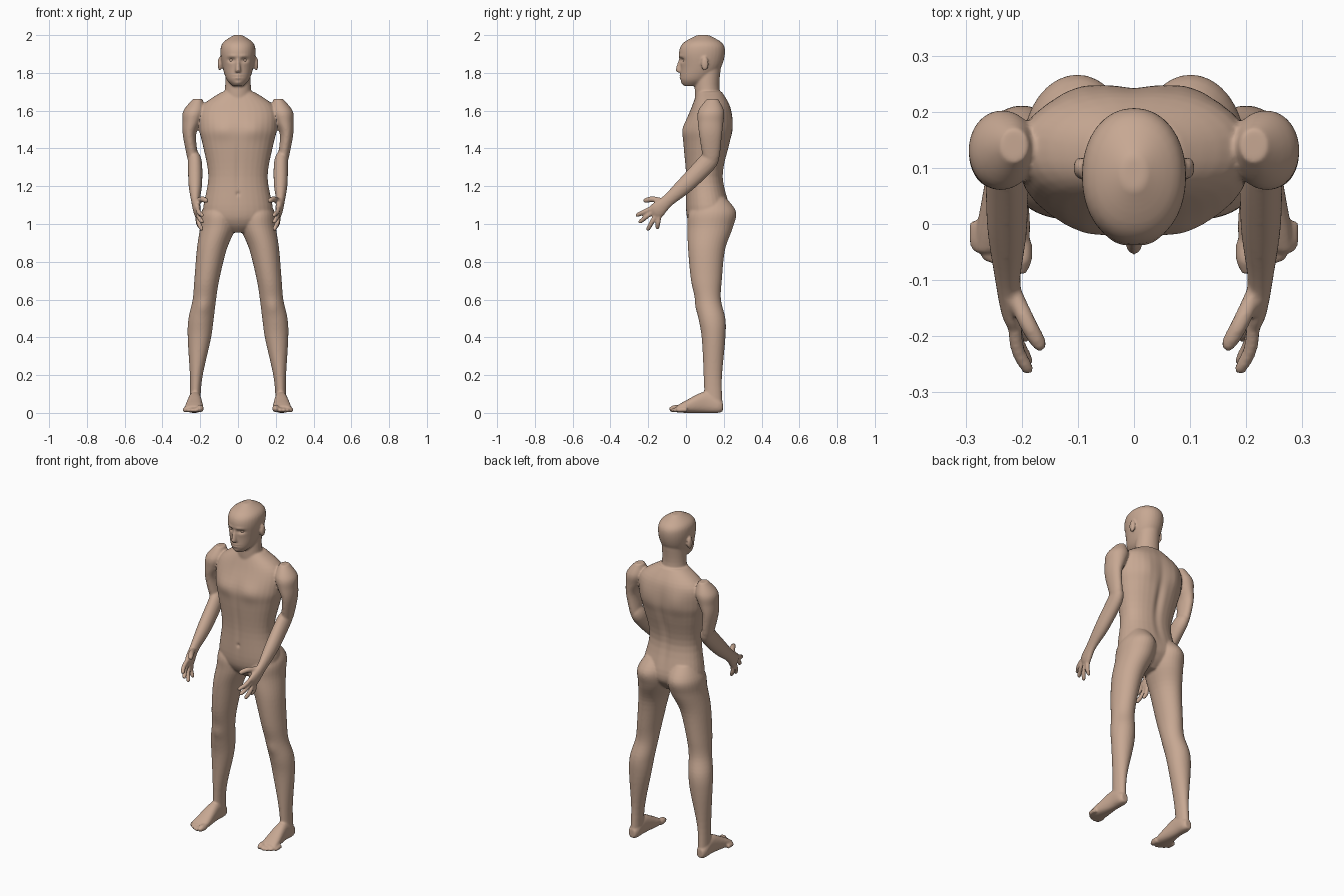
import bpy, bmesh, math
from mathutils import Vector, Matrix

if "Cube" in bpy.data.objects:
    bpy.data.objects.remove(bpy.data.objects["Cube"])

X, Y, Z = Vector((1, 0, 0)), Vector((0, 1, 0)), Vector((0, 0, 1))
bm = bmesh.new()


def spow(a, p):
    return math.copysign(abs(a) ** p, a)


def dense(secs, k=5):
    """Catmull-Rom interpolation of (x, y, z, half width, half depth) sections."""
    out = []
    for i in range(len(secs) - 1):
        p = [secs[max(0, min(len(secs) - 1, i + d))] for d in (-1, 0, 1, 2)]
        for j in range(k):
            t = j / k
            out.append([b + t * (c - a + t * (2 * a - 5 * b + 4 * c - d + t * (3 * b - a - 3 * c + d))) / 2
                        for a, b, c, d in zip(*p)])
    return out + [list(secs[-1])]


def loft(secs, axis=None, n=2.0, mirror=False, seg=32):
    """Skin over the sections; rings face the axis, or follow the path."""
    pts = dense(secs)
    for s in ((1, -1) if mirror else (1,)):
        rings = []
        for i, (x, y, z, ru, rv) in enumerate(pts):
            a, b = pts[max(i - 1, 0)], pts[min(i + 1, len(pts) - 1)]
            T = axis or (Vector(b[:3]) - Vector(a[:3])).normalized()
            U = (X - T * X.dot(T)).normalized()
            V = T.cross(U)
            ring = []
            for k in range(seg):
                t = 2 * math.pi * k / seg
                p = (Vector((x, y, z)) + U * max(ru, .003) * spow(math.cos(t), 2 / n)
                     + V * max(rv, .003) * spow(math.sin(t), 2 / n))
                ring.append(bm.verts.new((p.x * s, p.y, p.z)))
            rings.append(ring)
        for a, b in zip(rings, rings[1:]):
            for k in range(seg):
                bm.faces.new((a[k - 1], a[k], b[k], b[k - 1]))
        bm.faces.new(rings[0])
        bm.faces.new(rings[-1])


def digit(base, tip, r, bulge):
    """Finger or toe with a bent middle and a rounded tip."""
    b, t = Vector(base), Vector(tip)
    m = (b + t) / 2 + Vector(bulge)
    d = (t - m).normalized()
    loft([(*b, r, r), (*m, r, r), (*(t - d * r), r * .9, r * .9), (*t, r * .5, r * .5)],
         mirror=True, seg=16)


def front_back(rows):
    """Rows of z, front y, back y, half width -> centred sections."""
    return [(0, (f + b) / 2, z, w, (b - f) / 2) for z, f, b, w in rows]


# Torso
loft(front_back([(.955, .06, .16, .05), (1.0, .02, .21, .15), (1.07, 0, .235, .185),
                 (1.25, 0, .196, .157), (1.42, -.014, .23, .187), (1.51, -.013, .246, .207),
                 (1.62, .03, .235, .195), (1.70, .06, .19, .085)]), Z, 2.25)
# Neck
loft(front_back([(1.62, .05, .22, .09), (1.71, .046, .178, .07), (1.83, .05, .185, .065)]), Z)
# Head
loft(front_back([(1.731, -.01, .07, .028), (1.765, -.028, .13, .06), (1.83, -.029, .186, .082),
                 (1.91, -.037, .207, .093), (1.96, -.013, .19, .08), (2.0, .06, .12, .022)]), Z, 2.1)
# Nose
loft([(0, -.022, 1.88, .008, .014), (0, -.032, 1.815, .015, .023), (0, -.027, 1.803, .015, .017)], Z)
# Ears
for s in (1, -1):
    bmesh.ops.create_uvsphere(bm, u_segments=20, v_segments=12, radius=1,
                              matrix=Matrix.Translation((s * .096, .1, 1.848))
                              @ Matrix.Diagonal((.012, .02, .037, 1)))
# Upper arms with shoulders
loft([(.213, .14, 1.662, .025, .03), (.231, .133, 1.60, .058, .068), (.244, .13, 1.54, .05, .068),
      (.257, .13, 1.47, .035, .06), (.242, .133, 1.365, .03, .046), (.235, .132, 1.33, .028, .034)],
     Z, mirror=True)
# Forearms and palms
loft([(.241, .14, 1.372, .029, .04), (.228, .112, 1.325, .037, .05), (.226, 0, 1.21, .036, .045),
      (.225, -.095, 1.125, .023, .034), (.217, -.15, 1.075, .02, .043), (.212, -.172, 1.057, .014, .038)],
     mirror=True)
# Fingers, fanned from the knuckle line, and thumb
for i, (y, z) in enumerate(((-.266, 1.043), (-.25, 1.006), (-.205, .965), (-.153, .972))):
    digit((.213, -.18 + .013 * i, 1.085 - .013 * i), (.186 + .001 * i * i, y, z), .0125, (.008, 0, 0))
digit((.216, -.12, 1.12), (.163, -.224, 1.122), .0155, (0, -.005, .01))
# Legs
loft([(.09, .15, 1.14, .06, .06), (.1, .141, 1.065, .093, .124), (.107, .128, .98, .094, .12),
      (.139, .109, .865, .079, .098), (.165, .108, .706, .066, .082), (.178, .117, .6, .062, .068),
      (.196, .138, .495, .067, .071), (.205, .146, .39, .061, .062), (.222, .142, .18, .032, .048),
      (.228, .147, .015, .028, .048)], Z, mirror=True)
# Feet
loft([(.228, .195, .033, .02, .025), (.228, .17, .038, .031, .038), (.228, .1, .056, .034, .056),
      (.232, 0, .033, .047, .033), (.236, -.05, .02, .047, .017)], Y, 2.4, mirror=True)
# Toes, big one first
for i in range(5):
    r = .0125 if i else .019
    x, y = .205 + .019 * i - (0 if i else .005), -.088 + .0024 * i * i
    digit((x, y + .055, r + .004), (x, y, r), r, (0, 0, .002))

# Fuse all parts into one skin
bmesh.ops.recalc_face_normals(bm, faces=bm.faces)
mesh = bpy.data.meshes.new("body")
bm.to_mesh(mesh)
bm.free()
body = bpy.data.objects.new("body", mesh)
bpy.context.collection.objects.link(body)
fuse = body.modifiers.new("fuse", 'REMESH')
fuse.mode = 'VOXEL'
fuse.voxel_size = .0055
soften = body.modifiers.new("soften", 'SMOOTH')
soften.factor, soften.iterations = .5, 6
dg = bpy.context.evaluated_depsgraph_get()
skin_mesh = bpy.data.meshes.new_from_object(body.evaluated_get(dg))
body.modifiers.clear()
body.data = skin_mesh


def sculpt(x, y, z, rx, rz, push):
    """Soft push along y around a point, mirrored when off the centre line."""
    for v in skin_mesh.vertices:
        dz = (v.co.z - z) / rz
        if abs(dz) < 2.5:
            dx = ((abs(v.co.x) if x else v.co.x) - x) / rx
            v.co.y += push * math.exp(-dz * dz - dx * dx - ((v.co.y - y) / .04) ** 2)


sculpt(.085, -.01, 1.5, .06, .05, -.009)       # chest muscles
sculpt(0, 0, 1.3, .014, .18, .005)             # belly line
sculpt(0, 0, 1.16, .01, .011, .006)            # navel
sculpt(0, .22, 1.36, .022, .2, -.012)          # spine
sculpt(.1, .235, 1.53, .055, .08, .009)        # shoulder blades
sculpt(.184, .055, .56, .035, .04, -.006)      # knees
sculpt(.034, -.025, 1.868, .02, .011, .013)    # eye sockets
sculpt(.03, -.03, 1.889, .026, .008, -.004)    # brows
sculpt(0, -.03, 1.779, .02, .012, -.007)       # lips
sculpt(0, -.03, 1.779, .024, .003, .006)       # mouth line
sculpt(0, -.025, 1.746, .02, .01, -.005)       # chin
for v in skin_mesh.vertices:
    v.co.z = max(v.co.z, 0)

# Eyeballs
objects = [body]
for s, name in ((1, "eye_left"), (-1, "eye_right")):
    bpy.ops.mesh.primitive_uv_sphere_add(segments=20, ring_count=12, radius=.014,
                                         location=(s * .034, -.003, 1.868))
    bpy.context.object.name = name
    objects.append(bpy.context.object)

# Skin colour and smooth shading
skin = bpy.data.materials.new("skin")
skin.diffuse_color = (.57, .39, .29, 1)
skin.use_nodes = True
skin.node_tree.nodes["Principled BSDF"].inputs["Base Color"].default_value = skin.diffuse_color
for ob in objects:
    ob.data.materials.clear()
    ob.data.materials.append(skin)
    ob.data.polygons.foreach_set("use_smooth", [True] * len(ob.data.polygons))
    ob.data.update()
